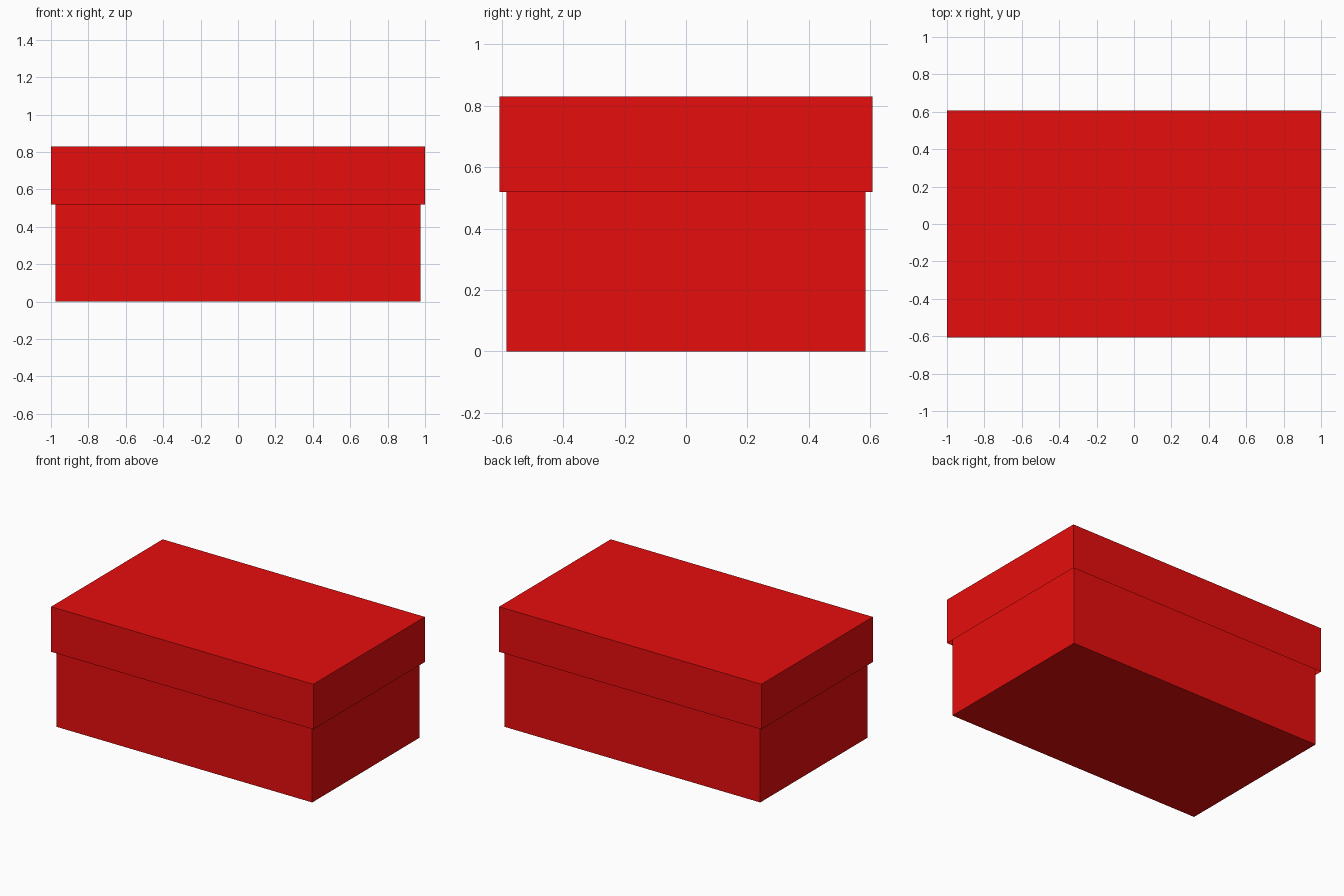
import bpy
import bmesh

if "Cube" in bpy.data.objects:
    bpy.data.objects.remove(bpy.data.objects["Cube"])

red = bpy.data.materials.new("red_card")
red.diffuse_color = (0.8, 0.004, 0.004, 1.0)
red.use_nodes = True
red.node_tree.nodes["Principled BSDF"].inputs["Base Color"].default_value = red.diffuse_color


def box(name, width, depth, bottom, top, open_below=False):
    bpy.ops.mesh.primitive_cube_add(size=1, location=(0, 0, (bottom + top) / 2))
    obj = bpy.context.object
    obj.name = name
    obj.scale = (width, depth, top - bottom)
    bpy.ops.object.transform_apply(location=False, rotation=False, scale=True)
    obj.data.materials.append(red)
    if open_below:
        bm = bmesh.new()
        bm.from_mesh(obj.data)
        under = [f for f in bm.faces if f.normal.z < -0.5]
        bmesh.ops.delete(bm, geom=under, context='FACES_ONLY')
        bm.to_mesh(obj.data)
        bm.free()
    return obj


# Box body, reaching up inside the lid
box("box_body", 1.952, 1.17, 0.0, 0.82)

# Overhanging thin lid, open underneath
box("box_lid", 2.0, 1.216, 0.519, 0.83, open_below=True)
